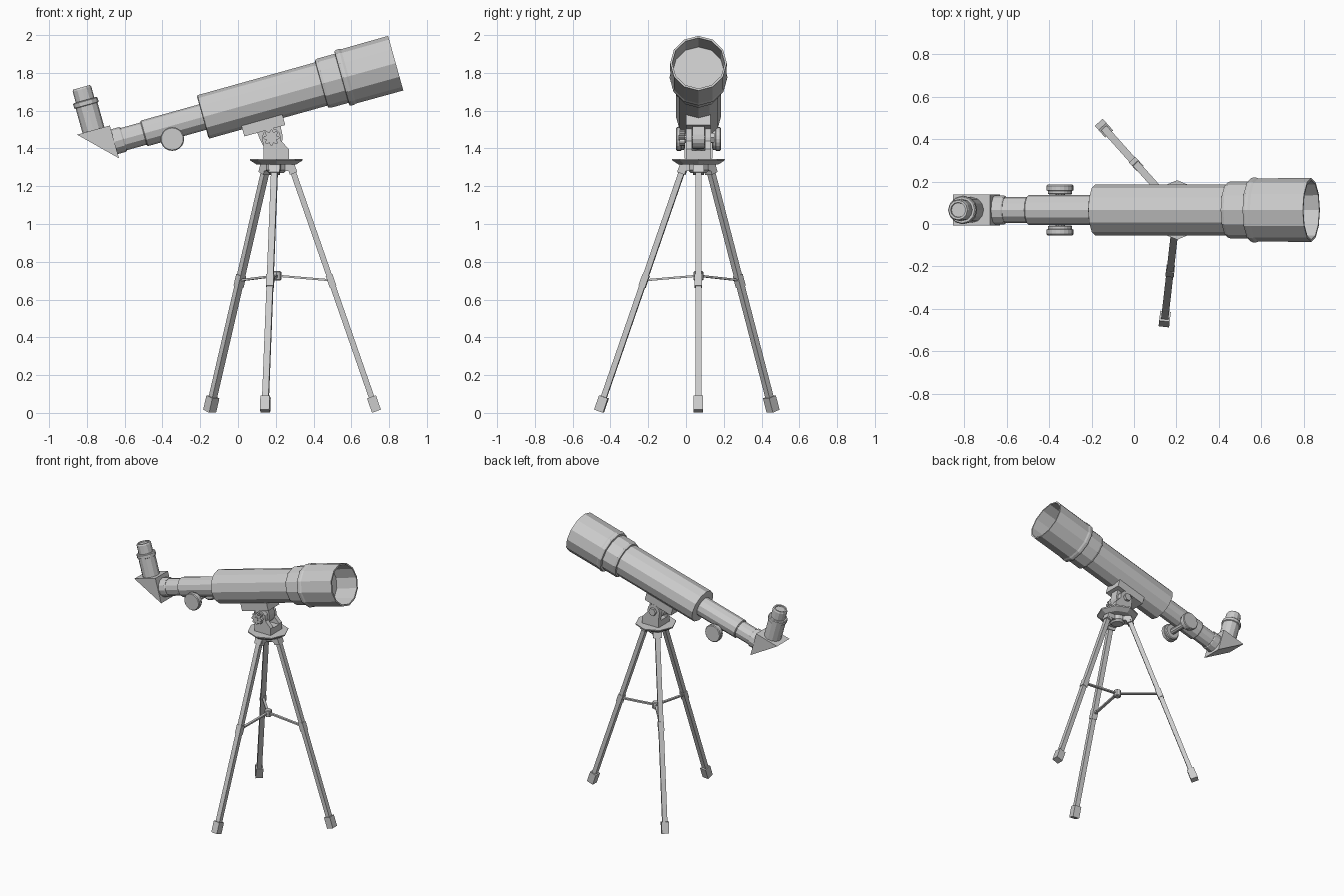
import bpy, bmesh, math
from mathutils import Matrix, Vector

if "Cube" in bpy.data.objects:
    bpy.data.objects.remove(bpy.data.objects["Cube"])

TILT = math.radians(15.6)
CY = 0.066                                   # y of the telescope axis
D = Vector((math.cos(TILT), 0, math.sin(TILT)))
U = Vector((-math.sin(TILT), 0, math.cos(TILT)))
BACK = Vector((-0.187, CY, 1.566))           # rear centre of the main tube
HUB = Vector((0.203, CY, 0))                 # tripod centre


def make(name, bm):
    bmesh.ops.recalc_face_normals(bm, faces=bm.faces)
    me = bpy.data.meshes.new(name)
    bm.to_mesh(me)
    bm.free()
    ob = bpy.data.objects.new(name, me)
    bpy.context.collection.objects.link(ob)
    return ob


def frame(origin, x, z):
    x, z = Vector(x).normalized(), Vector(z).normalized()
    m = Matrix((x, z.cross(x), z)).transposed().to_4x4()
    m.translation = origin
    return m


def lathe(name, profile, mat, n=12, turn=0.0):
    """Spin (radius, height) points round local z, capping both ends."""
    bm = bmesh.new()
    rings = []
    for r, h in profile:
        angles = [turn + 2 * math.pi * i / n for i in range(n)]
        rings.append([bm.verts.new(mat @ Vector((r * math.cos(a), r * math.sin(a), h))) for a in angles])
    for a, b in zip(rings, rings[1:]):
        for i in range(n):
            j = (i + 1) % n
            bm.faces.new((a[i], a[j], b[j], b[i]))
    bm.faces.new(rings[0])
    bm.faces.new(rings[-1])
    return make(name, bm)


def prism(name, outline, y0, y1):
    """Extrude an xz outline along y."""
    bm = bmesh.new()
    a = [bm.verts.new((x, y0, z)) for x, z in outline]
    b = [bm.verts.new((x, y1, z)) for x, z in outline]
    bm.faces.new(a)
    bm.faces.new(b)
    for i in range(len(a)):
        j = (i + 1) % len(a)
        bm.faces.new((a[i], a[j], b[j], b[i]))
    return make(name, bm)


def beam(name, p, q, w, t, side):
    """Box from p to q, w wide along side and t thick."""
    z = (q - p).normalized()
    bm = bmesh.new()
    bmesh.ops.create_cube(bm, size=1)
    size = Matrix.Diagonal((w, t, (q - p).length, 1))
    bm.transform(frame((p + q) / 2, side, z) @ size)
    return make(name, bm)


def at(s, u):
    """xz point at s along the tube and u above its axis."""
    p = BACK + D * s + U * u
    return (p.x, p.z)


# Optical tube, all along the tilted axis
axis = frame(BACK, U, D)
lathe("main_tube", [(0.108, 0), (0.119, 0.004), (0.119, 0.67)], axis)
lathe("tube_collar", [(0.119, 0.652), (0.13, 0.654), (0.135, 0.668), (0.135, 0.775)], axis)
lathe("dew_shield", [(0.135, 0.764), (0.149, 0.766), (0.153, 0.776), (0.153, 0.79), (0.149, 0.802),
                     (0.15, 1.061), (0.139, 1.061), (0.137, 0.89)], axis)
lathe("focuser_tube", [(0.064, -0.325), (0.07, -0.32), (0.07, 0.01)], axis)
lathe("draw_tube", [(0.061, -0.45), (0.061, -0.31)], axis)
lathe("diagonal_collar", [(0.068, -0.5), (0.068, -0.44), (0.064, -0.434)], axis)

# Star diagonal: a right-angled wedge
left = Vector((-0.852, CY, 1.473))
corner = left + D * 0.18
low = corner - U * 0.18
prism("diagonal_body", [(p.x, p.z) for p in (left, corner, low)], CY - 0.074, CY + 0.074)

# Eyepiece, standing at right angles to the tube
eye = frame((left + corner) / 2, D, U)
lathe("eyepiece_holder", [(0.06, -0.02), (0.06, 0.135), (0.067, 0.138), (0.067, 0.16), (0.062, 0.165)], eye)
lathe("eyepiece", [(0.051, 0.15), (0.051, 0.225), (0.046, 0.235), (0.036, 0.235), (0.034, 0.228)], eye)

# Focus axle and its two knobs
FOCUS = Vector((-0.348, CY, 1.45))
lathe("focus_axle", [(0.022, -0.09), (0.022, 0.09)], frame(FOCUS, (1, 0, 0), (0, 1, 0)), 10)
for label, sy in (("front", -1), ("rear", 1)):
    lathe(label + "_focus_knob", [(0.05, 0.072), (0.057, 0.077), (0.057, 0.09), (0.063, 0.092),
                                  (0.063, 0.114), (0.058, 0.119)],
          frame(FOCUS, (1, 0, 0), (0, sy, 0)), 20)

# Saddle under the tube and its tilting ear
PX, PZ = 0.177, 1.457
prism("saddle_block", [at(0.185, -0.10), at(0.41, -0.10), at(0.41, -0.158), at(0.185, -0.158)],
      CY - 0.065, CY + 0.065)
ear = [(PX + 0.06 * math.cos(a), PZ + 0.06 * math.sin(a))
       for a in (math.pi + TILT + math.pi * i / 8 for i in range(9))]
prism("tilt_ear", ear + [at(0.385, -0.15), at(0.255, -0.15)], CY - 0.032, CY + 0.032)

# Fork standing on the platform
fork = [(0.135, 1.34), (0.27, 1.34), (0.27, 1.396), (0.228, 1.44)]
fork += [(PX + 0.05 * math.cos(a), PZ + 0.05 * math.sin(a)) for a in (math.pi * i / 6 for i in range(7))]
fork += [(0.135, 1.41)]
for label, sy in (("front", -1), ("rear", 1)):
    prism(label + "_fork_plate", fork, CY + sy * 0.034, CY + sy * 0.066)
prism("fork_base", [(0.135, 1.335), (0.27, 1.335), (0.27, 1.39), (0.135, 1.39)], CY - 0.06, CY + 0.06)

# Tilt lock: lobed knob at the front, plain nut at the rear
star = []
for i in range(32):
    a = 2 * math.pi * i / 32
    r = (0.044, 0.039, 0.028, 0.039)[i % 4]
    star.append((PX + r * math.cos(a), PZ + r * math.sin(a)))
prism("tilt_lock_knob", star, CY - 0.10, CY - 0.072)
lathe("tilt_lock_bolt", [(0.015, -0.106), (0.015, 0.07)],
      frame((PX, CY, PZ), (1, 0, 0), (0, 1, 0)), 8)
lathe("tilt_lock_nut", [(0.028, 0.06), (0.028, 0.085)], frame((PX, CY, PZ), (1, 0, 0), (0, 1, 0)), 6)

# Octagonal platform and tripod hub
up = Matrix.Translation(HUB)
lathe("platform", [(0.105, 1.315), (0.138, 1.336), (0.14, 1.345), (0.125, 1.345)], up, 8)
lathe("tripod_hub", [(0.04, 1.27), (0.055, 1.285), (0.055, 1.32)], up, 12)
lathe("spreader_hub", [(0.02, 0.7), (0.026, 0.705), (0.026, 0.745), (0.02, 0.75)], up, 8)

# Three legs with sockets, feet and spreader arms
for i, deg in enumerate((0, 131.8, 263.5), 1):
    a = math.radians(deg)
    out = Vector((math.cos(a), math.sin(a), 0))
    side = Vector((-out.y, out.x, 0))

    def pt(r, z):
        return HUB + out * r + Vector((0, 0, z))

    top, foot = pt(0.082, 1.295), pt(0.53, 0.009)

    def along(z):
        return top.lerp(foot, (top.z - z) / (top.z - foot.z))

    beam(f"leg_{i}", top, along(0.03), 0.034, 0.03, side)
    beam(f"leg_foot_{i}", along(0.085), foot, 0.05, 0.05, side)
    beam(f"leg_socket_{i}", pt(0.02, 1.297), pt(0.098, 1.297), 0.06, 0.034, side)
    beam(f"leg_cap_{i}", pt(0.075, 1.312), along(1.268), 0.056, 0.042, side)
    beam(f"spreader_arm_{i}", pt(0.015, 0.725), along(0.702), 0.018, 0.011, side)
    beam(f"spreader_clip_{i}", along(0.73), along(0.668), 0.04, 0.037, side)
